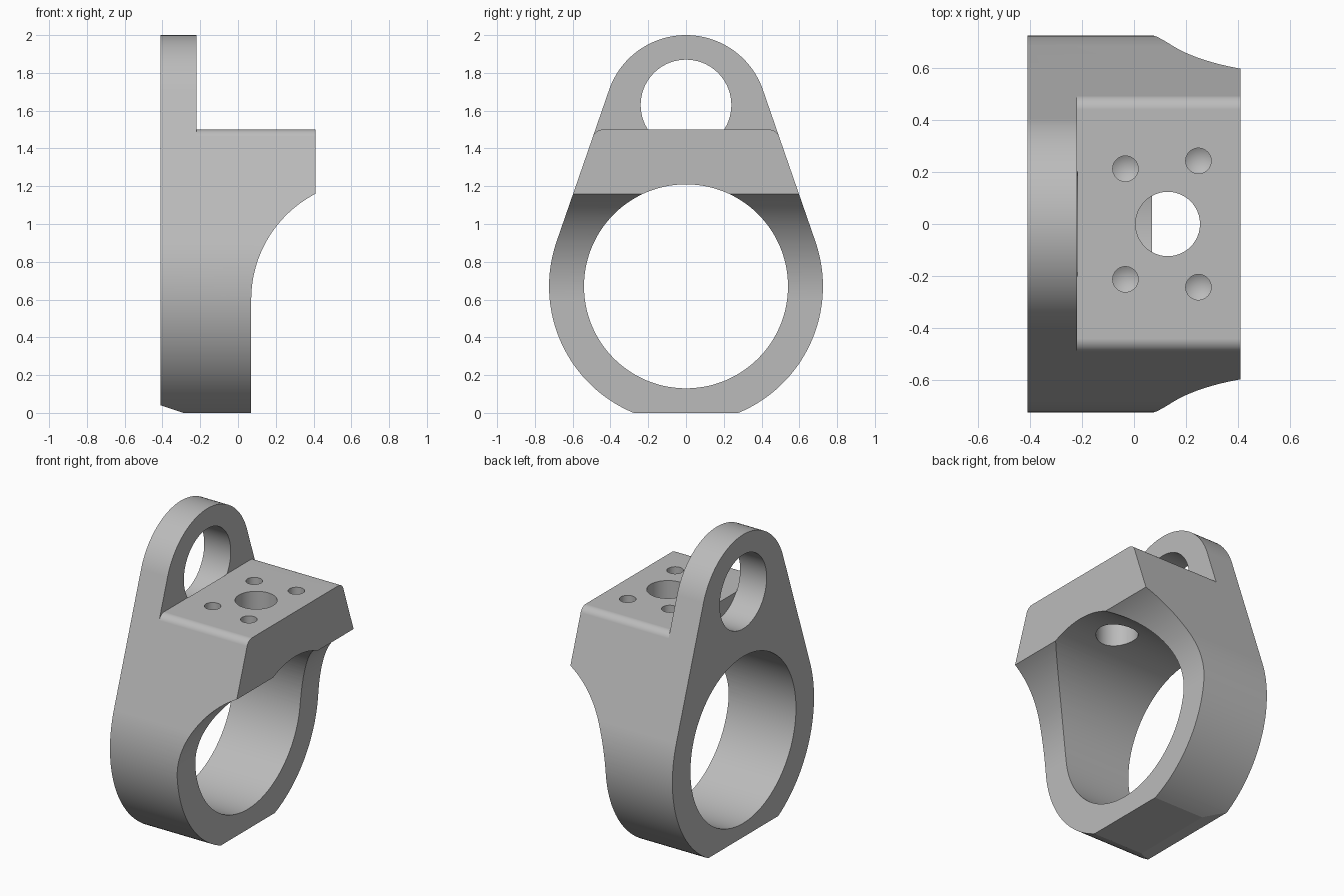
import bpy, bmesh
from math import sin, cos, asin, degrees, radians

cube = bpy.data.objects.get("Cube")
if cube:
    bpy.data.objects.remove(cube, do_unlink=True)

grey = bpy.data.materials.new("machined_grey")
grey.use_nodes = True
colour = (0.5, 0.5, 0.5, 1)
grey.diffuse_color = colour
grey.node_tree.nodes["Principled BSDF"].inputs["Base Color"].default_value = colour


def arc(cu, cv, r, start, end, n):
    """Points on an arc, angles in degrees."""
    angles = [radians(start + (end - start) * i / n) for i in range(n + 1)]
    return [(cu + r * cos(a), cv + r * sin(a)) for a in angles]


def finish(name, bm):
    bmesh.ops.recalc_face_normals(bm, faces=bm.faces)
    mesh = bpy.data.meshes.new(name)
    bm.to_mesh(mesh)
    bm.free()
    mesh.materials.append(grey)
    obj = bpy.data.objects.new(name, mesh)
    bpy.context.collection.objects.link(obj)
    return obj


def prism(name, points, axis, low, high):
    """Extrude a closed profile along x (points are y, z) or y (points are x, z)."""
    bm = bmesh.new()
    place = (lambda u, v: (low, u, v)) if axis == "x" else (lambda u, v: (u, low, v))
    face = bm.faces.new([bm.verts.new(place(u, v)) for u, v in points])
    moved = bmesh.ops.extrude_face_region(bm, geom=[face])["geom"]
    shift = (high - low, 0, 0) if axis == "x" else (0, high - low, 0)
    bmesh.ops.translate(bm, vec=shift, verts=[v for v in moved if isinstance(v, bmesh.types.BMVert)])
    return finish(name, bm)


def drill(name, x, y, r, bottom, tip, top=1.6):
    """Vertical drill with a conical point."""
    bm = bmesh.new()
    bmesh.ops.create_cone(bm, cap_ends=True, segments=48, radius1=r, radius2=r, depth=top - bottom)
    bmesh.ops.translate(bm, vec=(x, y, (top + bottom) / 2), verts=bm.verts)
    if tip:
        cap = min(bm.faces, key=lambda f: f.calc_center_median().z)
        centre = bmesh.ops.poke(bm, faces=[cap])["verts"][0]
        centre.co.z -= tip
    return finish(name, bm)


def cut(target, cutter):
    cutter.hide_render = True
    mod = target.modifiers.new("cut", "BOOLEAN")
    mod.operation = "DIFFERENCE"
    mod.solver = "EXACT"
    mod.object = cutter
    bpy.context.view_layer.objects.active = target
    bpy.ops.object.modifier_apply(modifier=mod.name)
    bpy.data.objects.remove(cutter, do_unlink=True)


# Outer profile: ring and lug arcs joined by tangent sides, flat foot
BACK, FRONT, STEP = -0.41, 0.41, -0.22
ring_z, ring_r = 0.67, 0.725
lug_z, lug_r = 1.569, 0.431
slope = asin((ring_r - lug_r) / (lug_z - ring_z))
tilt = degrees(slope)
foot = degrees(asin(ring_z / ring_r))
outline = (arc(0, lug_z, lug_r, tilt, 180 - tilt, 64)
           + arc(0, ring_z, ring_r, 180 - tilt, 180 + foot, 48)
           + arc(0, ring_z, ring_r, 360 - foot, 360 + tilt, 48))
bracket = prism("clamp_bracket", outline, "x", BACK, FRONT)

# Step above the mounting block, leaving rounded block shoulders
block_top, fillet = 1.5, 0.055
fillet_z = block_top - fillet
fillet_y = (ring_r + ring_z * sin(slope) - fillet - fillet_z * sin(slope)) / cos(slope)
shoulder = arc(fillet_y, fillet_z, fillet, tilt, 90, 14)
edge_z = shoulder[0][1]
step = [(0.8, edge_z)] + shoulder
step += [(-y, z) for y, z in reversed(step)] + [(-0.8, 2.2), (0.8, 2.2)]
cut(bracket, prism("step_cutter", step, "x", STEP, 0.7))

# Curved scoop under the overhanging block
scoop = [(0.07, -0.2)] + arc(0.701, 0.6, 0.631, 180, 112, 48) + [(0.7, 1.185), (0.7, -0.2)]
cut(bracket, prism("scoop_cutter", scoop, "y", -1, 1))

# Main bore and lug eye
cut(bracket, prism("bore_cutter", arc(0, ring_z, 0.54, 0, 357.5, 143), "x", -0.7, 0.7))
cut(bracket, prism("eye_cutter", arc(0, 1.63, 0.24, 0, 355, 71), "x", -0.7, STEP + 0.002))

# Sloped relief at the back of the foot
relief = [(-0.53, 0.08), (-0.53, -0.1), (0.01, -0.1), (-0.29, 0)]
cut(bracket, prism("relief_cutter", relief, "y", -1, 1))

# Centre port and four blind screw holes
cut(bracket, drill("port_cutter", 0.13, 0, 0.124, 0.9, 0))
for x, y in ((-0.033, 0.213), (0.248, 0.243)):
    for side in (-1, 1):
        cut(bracket, drill("screw_cutter", x, side * y, 0.049, 1.34, 0.03))

# Smooth curved walls, crisp machined edges
bpy.ops.object.select_all(action="DESELECT")
bracket.select_set(True)
bpy.context.view_layer.objects.active = bracket
bpy.ops.object.shade_smooth_by_angle(angle=radians(15))
weighted = bracket.modifiers.new("weighted_normals", "WEIGHTED_NORMAL")
weighted.keep_sharp = True
